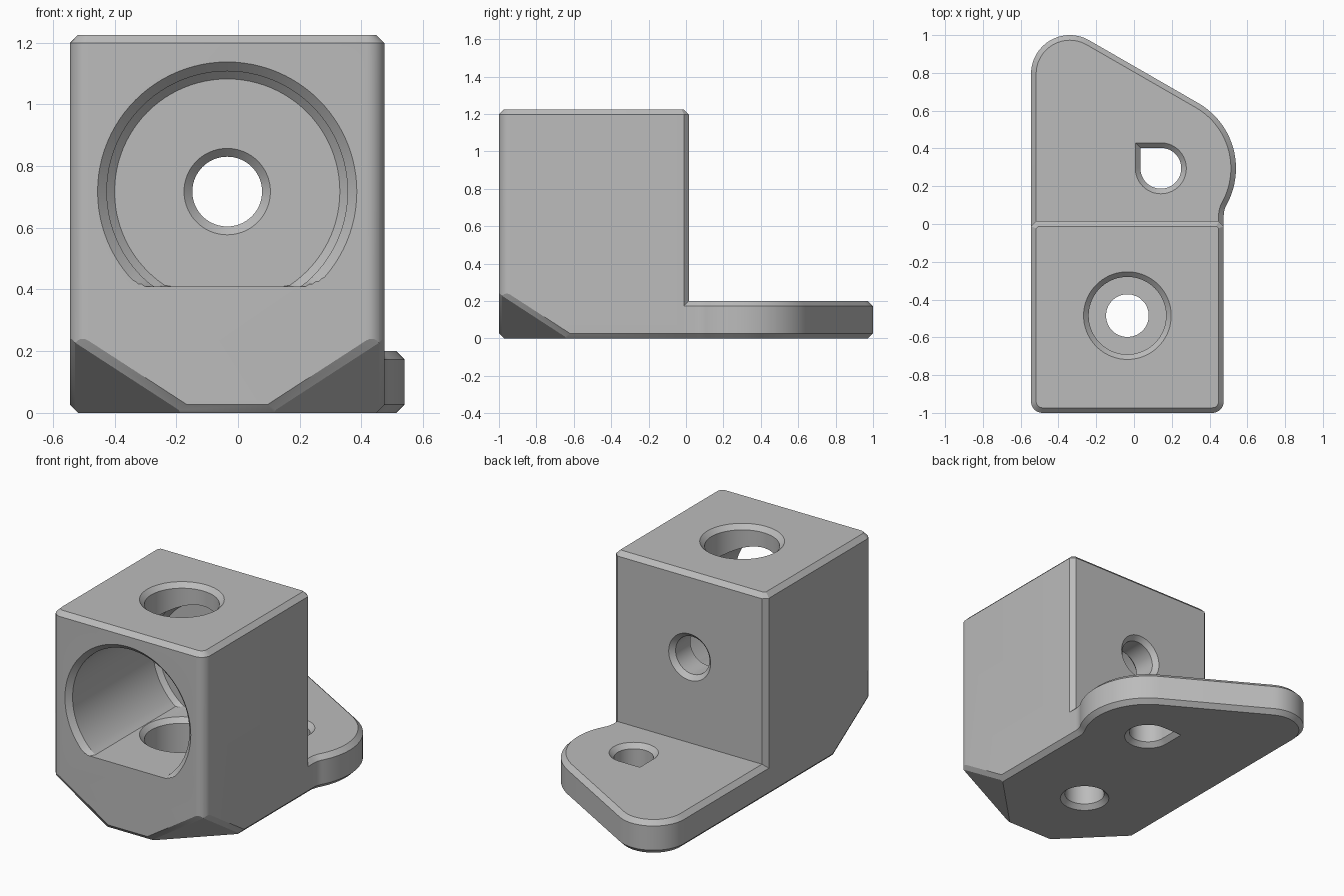
import bpy, bmesh
from math import cos, sin, radians, pi
from mathutils import Vector

if "Cube" in bpy.data.objects:
    bpy.data.objects.remove(bpy.data.objects["Cube"], do_unlink=True)

X0, X1, Y0, Y1 = -0.545, 0.475, -1.0, 0.015   # block footprint
MID, CH = (X0 + X1) / 2, 0.027                # centre line and chamfer
BORE_Z, HOLE_Y, FLOOR = 0.717, -0.485, 0.41

grey = bpy.data.materials.new("light_grey")
grey.use_nodes = True
grey.diffuse_color = (0.5, 0.5, 0.5, 1)
grey.node_tree.nodes["Principled BSDF"].inputs["Base Color"].default_value = (0.5, 0.5, 0.5, 1)


def arc(cx, cy, r, a0, a1, n):
    angles = [radians(a0 + (a1 - a0) * i / n) for i in range(n + 1)]
    return [(cx + r * cos(a), cy + r * sin(a)) for a in angles]


def add_object(name, bm):
    bmesh.ops.recalc_face_normals(bm, faces=bm.faces[:])
    mesh = bpy.data.meshes.new(name)
    bm.to_mesh(mesh)
    bm.free()
    mesh.materials.append(grey)
    ob = bpy.data.objects.new(name, mesh)
    bpy.context.collection.objects.link(ob)
    return ob


def prism(outline, height):
    """Extruded outline with chamfered top and bottom rims."""
    bm = bmesh.new()
    base = bm.faces.new([bm.verts.new((x, y, 0)) for x, y in outline])
    top = bmesh.ops.extrude_face_region(bm, geom=[base], use_keep_orig=True)["geom"]
    bmesh.ops.translate(bm, vec=(0, 0, height),
                        verts=[g for g in top if isinstance(g, bmesh.types.BMVert)])
    bmesh.ops.recalc_face_normals(bm, faces=bm.faces[:])
    rims = [e for e in bm.edges if abs(e.verts[0].co.z - e.verts[1].co.z) < 1e-5]
    bmesh.ops.bevel(bm, geom=rims, offset=CH, segments=1, affect='EDGES', clamp_overlap=False)
    return bm


def slice_off(bm, co, normal):
    """Remove everything beyond a plane and close the cut."""
    cut = bmesh.ops.bisect_plane(bm, geom=bm.verts[:] + bm.edges[:] + bm.faces[:],
                                 plane_co=co, plane_no=normal, clear_outer=True)
    edges = [g for g in cut["geom_cut"] if isinstance(g, bmesh.types.BMEdge)]
    bmesh.ops.edgeloop_fill(bm, edges=edges)


def cutter(name, axis, centre, rings, floor=None, teardrop=False, n=72):
    """Loft of rings (position, radius) along y or z."""
    bm = bmesh.new()
    loops = []
    for t, r in rings:
        loop = []
        for i in range(n):
            c, s = cos(2 * pi * i / n), sin(2 * pi * i / n)
            k = r / max(abs(c), abs(s)) if teardrop and c < 0 < s else r
            u, v = centre[0] + k * c, centre[1] + k * s
            if floor is not None:
                v = max(v, floor)
            loop.append(bm.verts.new((u, v, t) if axis == 'z' else (u, t, v)))
        loops.append(loop)
    for a, b in zip(loops, loops[1:]):
        for i in range(n):
            j = (i + 1) % n
            bm.faces.new((a[i], a[j], b[j], b[i]))
    bm.faces.new(loops[0])
    bm.faces.new(loops[-1])
    ob = add_object(name, bm)
    ob.hide_render = True
    return ob


def carve(ob, cutters):
    bpy.ops.object.select_all(action='DESELECT')
    bpy.context.view_layer.objects.active = ob
    ob.select_set(True)
    for c in cutters:
        mod = ob.modifiers.new(c.name, 'BOOLEAN')
        mod.operation, mod.solver, mod.object = 'DIFFERENCE', 'EXACT', c
        bpy.ops.object.modifier_apply(modifier=mod.name)
        bpy.data.objects.remove(c, do_unlink=True)
    bpy.ops.object.shade_smooth_by_angle(angle=radians(25))


# Block: rounded front corners, chamfered back corners
R = 0.06
bm = prism(arc(X0 + R, Y0 + R, R, 180, 270, 8) + arc(X1 - R, Y0 + R, R, 270, 360, 8)
           + [(X1, Y1 - CH), (X1 - CH, Y1), (X0 + CH, Y1), (X0, Y1 - CH)], 1.225)

# Slanted cuts on the two lower front corners, with softened edges
REACH, RISE = 0.385, 0.25
for side, x in ((-1, X0), (1, X1)):
    slope = Vector((side / REACH, -1 / REACH, -1 / RISE)).normalized()
    front_pt = Vector((x - side * REACH, Y0, 0))
    side_pt = Vector((x, Y0 + REACH, 0))
    slice_off(bm, front_pt, slope)
    for pt, face in ((front_pt, Vector((0, -1, 0))), (side_pt, Vector((side, 0, 0)))):
        n = (slope + face).normalized()
        slice_off(bm, pt - n * 0.01, n)
block = add_object("block", bm)

# Main bore with flat floor, back hole, stepped vertical hole
carve(block, [
    cutter("bore", 'y', (MID, BORE_Z),
           [(Y0 - 0.03, 0.45), (Y0 + 0.03, 0.39), (-0.205, 0.39), (-0.18, 0.365)],
           floor=FLOOR, n=96),
    cutter("back_hole", 'y', (MID, BORE_Z),
           [(-0.21, 0.17), (-0.153, 0.113), (Y1 - CH, 0.113), (Y1 + 0.03, 0.17)]),
    cutter("top_hole", 'z', (MID, HOLE_Y),
           [(0.2, 0.205), (FLOOR - CH, 0.205), (FLOOR, 0.232), (FLOOR + CH, 0.205),
            (1.198, 0.205), (1.255, 0.262)]),
    cutter("bottom_hole", 'z', (MID, HOLE_Y), [(-0.03, 0.17), (CH, 0.113), (0.25, 0.113)]),
])

# Mounting plate with a large lobe around the teardrop hole
LOBE = (0.142, 0.295)
plate = add_object("mounting_plate", prism(
    [(X0, -0.1), (X1, -0.1)] + arc(0.595, 0.044, 0.12, 180, 151, 5)
    + arc(*LOBE, 0.398, -27, 60, 24) + arc(-0.34, 0.795, 0.205, 60, 180, 24), 0.2))
carve(plate, [cutter("teardrop_hole", 'z', LOBE,
                     [(-0.03, 0.165), (CH, 0.108), (0.2 - CH, 0.108), (0.23, 0.165)],
                     teardrop=True)])
